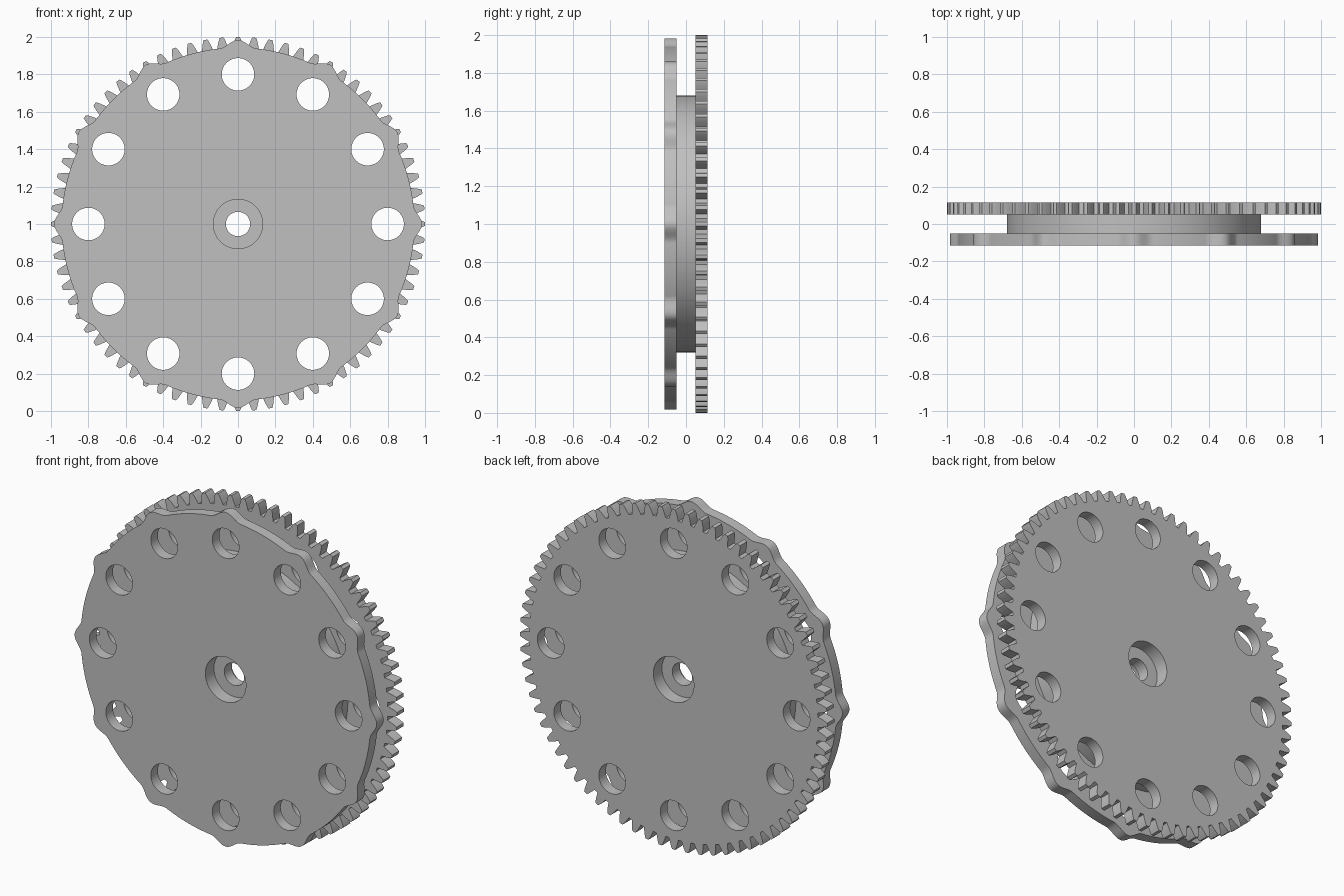
import bpy, bmesh
from math import sin, cos, pi, tau, radians
from mathutils import Matrix, Vector

if "Cube" in bpy.data.objects:
    bpy.data.objects.remove(bpy.data.objects["Cube"])

grey = bpy.data.materials.new("plain grey")
grey.use_nodes = True
grey.diffuse_color = (0.53, 0.53, 0.53, 1)
grey.node_tree.nodes["Principled BSDF"].inputs["Base Color"].default_value = grey.diffuse_color

CENTRE = Vector((0, 0, 1))
BORE, LIP_HOLE = 0.132, 0.065
LOBES, TEETH = 12, 72


def polar(r, a):
    return (r * cos(a), r * sin(a))


def circle(r, cx=0, cy=0, n=64):
    return [(cx + r * cos(tau * i / n), cy + r * sin(tau * i / n)) for i in range(n)]


def finish(name, mesh):
    obj = bpy.data.objects.new(name, mesh)
    bpy.context.collection.objects.link(obj)
    mesh.materials.clear()
    mesh.materials.append(grey)
    bpy.ops.object.select_all(action='DESELECT')
    obj.select_set(True)
    bpy.context.view_layer.objects.active = obj
    bpy.ops.object.shade_smooth_by_angle(angle=radians(25))
    return obj


def plate(name, outline, y, thickness):
    """Extrude an outline with the bore and ring of round holes cut out."""
    loops = [outline, circle(BORE)]
    loops += [circle(0.087, *polar(0.8, tau * k / LOBES), n=48) for k in range(LOBES)]
    curve = bpy.data.curves.new(name + "_outline", 'CURVE')
    curve.dimensions = '2D'
    curve.fill_mode = 'BOTH'
    curve.extrude = thickness / 2
    for pts in loops:
        spline = curve.splines.new('POLY')
        spline.points.add(len(pts) - 1)
        for p, (x, y2) in zip(spline.points, pts):
            p.co = (x, y2, 0, 1)
        spline.use_cyclic_u = True
    temp = bpy.data.objects.new(name + "_outline", curve)
    bpy.context.collection.objects.link(temp)
    graph = bpy.context.evaluated_depsgraph_get()
    mesh = bpy.data.meshes.new_from_object(temp.evaluated_get(graph))
    bpy.data.objects.remove(temp)
    bm = bmesh.new()
    bm.from_mesh(mesh)
    bmesh.ops.remove_doubles(bm, verts=bm.verts, dist=0.00005)
    bmesh.ops.recalc_face_normals(bm, faces=bm.faces)
    place = Matrix.Translation(CENTRE + Vector((0, y, 0))) @ Matrix.Rotation(pi / 2, 4, 'X')
    bm.transform(place)
    bm.to_mesh(mesh)
    bm.free()
    mesh.name = name
    return finish(name, mesh)


# Front plate: a disc with twelve small rounded lobes
def lobe_radius(a):
    step = tau / LOBES
    d = abs((a + step / 2) % step - step / 2)
    bump = 0.5 + 0.5 * cos(pi * min(d / 0.105, 1))
    return 0.943 + 0.04 * bump


steps = LOBES * 48
lobed = [polar(lobe_radius(tau * i / steps), tau * i / steps) for i in range(steps)]
plate("lobed_front_plate", lobed, -0.0825, 0.065)

# Rear gear: each tooth is root, flank and tip, mirrored
half_tooth = [(0.939, 0.032), (0.956, 0.027), (0.973, 0.0215), (0.988, 0.016), (1.0, 0.010)]
toothed = []
for k in range(TEETH):
    mid = tau * k / TEETH
    toothed += [polar(r, mid - w) for r, w in half_tooth]
    toothed += [polar(r, mid + w) for r, w in reversed(half_tooth)]
plate("rear_gear", toothed, 0.0825, 0.065)

# Hub: lathed disc with an inner lip between the two bearing seats
section = [(BORE, -0.05), (0.68, -0.05), (0.68, 0.05), (BORE, 0.05),
           (BORE, 0.035), (LIP_HOLE, 0.035), (LIP_HOLE, -0.035), (BORE, -0.035)]
bm = bmesh.new()
verts = [bm.verts.new((r, y, 0)) for r, y in section]
edges = [bm.edges.new((verts[i - 1], verts[i])) for i in range(len(verts))]
bmesh.ops.spin(bm, geom=verts + edges, cent=(0, 0, 0), axis=(0, 1, 0),
               angle=tau, steps=128, use_merge=True)
bmesh.ops.remove_doubles(bm, verts=bm.verts, dist=0.0001)
bmesh.ops.recalc_face_normals(bm, faces=bm.faces)
bm.transform(Matrix.Translation(CENTRE))
hub_mesh = bpy.data.meshes.new("hub_disc")
bm.to_mesh(hub_mesh)
bm.free()
finish("hub_disc", hub_mesh)
